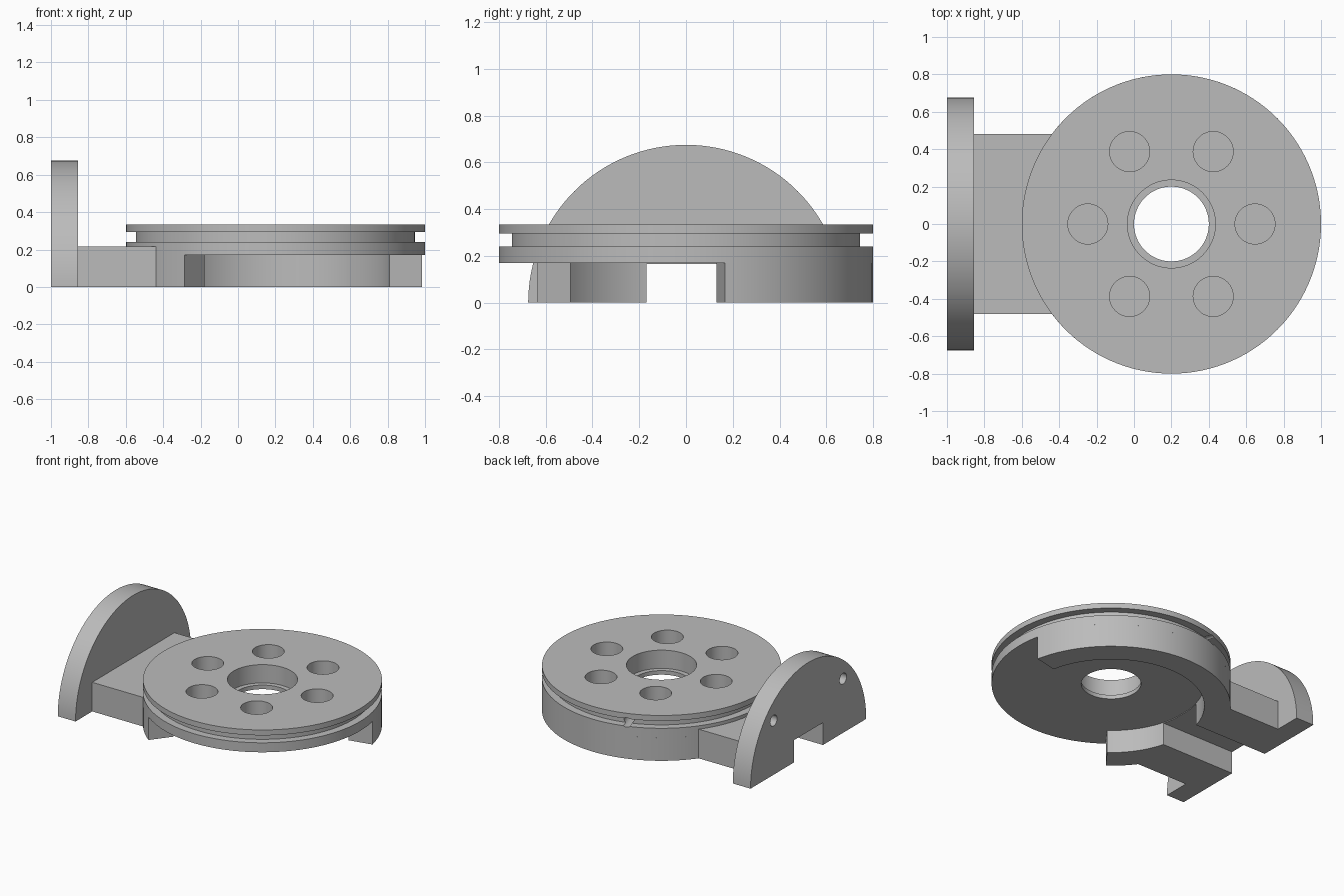
import bpy, bmesh
from math import sin, cos, pi, radians
from mathutils import Matrix, Vector

old = bpy.data.objects.get("Cube")
if old:
    bpy.data.objects.remove(old)

grey = bpy.data.materials.new("plain_grey")
grey.use_nodes = True
grey.diffuse_color = (0.5, 0.5, 0.5, 1)
grey.node_tree.nodes["Principled BSDF"].inputs["Base Color"].default_value = (0.5, 0.5, 0.5, 1)

CX = 0.2            # axis of the round body
R = 0.8             # body radius
UNDER = 0.17        # underside of the disc


def finish(name, bm):
    bmesh.ops.recalc_face_normals(bm, faces=bm.faces)
    mesh = bpy.data.meshes.new(name)
    bm.to_mesh(mesh)
    bm.free()
    mesh.materials.append(grey)
    ob = bpy.data.objects.new(name, mesh)
    bpy.context.collection.objects.link(ob)
    return ob


def prism(name, outline, direction):
    """Extrude a flat outline of 3D points along a direction."""
    bm = bmesh.new()
    face = bm.faces.new([bm.verts.new(p) for p in outline])
    grown = bmesh.ops.extrude_face_region(bm, geom=[face])["geom"]
    verts = [g for g in grown if isinstance(g, bmesh.types.BMVert)]
    bmesh.ops.translate(bm, verts=verts, vec=direction)
    # the starting face is kept as the closing cap
    if not face.is_valid or len(bm.faces) < len(outline) + 2:
        bmesh.ops.holes_fill(bm, edges=bm.edges)
    return finish(name, bm)


def box(name, x0, x1, y0, y1, z0, z1):
    return prism(name, [(x0, y0, z0), (x1, y0, z0), (x1, y1, z0), (x0, y1, z0)],
                 (0, 0, z1 - z0))


def rod(name, centre, axis, radius, length):
    bm = bmesh.new()
    turn = Vector((0, 0, 1)).rotation_difference(Vector(axis)).to_matrix().to_4x4()
    bmesh.ops.create_cone(bm, cap_ends=True, segments=48, radius1=radius,
                          radius2=radius, depth=length,
                          matrix=Matrix.Translation(centre) @ turn)
    return finish(name, bm)


def cut(target, cutters):
    for c in cutters:
        c.hide_render = True
        mod = target.modifiers.new("cut", 'BOOLEAN')
        mod.operation = 'DIFFERENCE'
        mod.solver = 'EXACT'
        mod.object = c
        bpy.context.view_layer.objects.active = target
        bpy.ops.object.modifier_apply(modifier=mod.name)


def arc(radius, start, end, steps):
    return [(CX + radius * cos(radians(start + (end - start) * i / steps)),
             radius * sin(radians(start + (end - start) * i / steps)), 0)
            for i in range(steps + 1)]


# Grooved disc with stepped centre bore
profile = [(0.2, UNDER), (R, UNDER), (R, 0.24), (0.745, 0.24), (0.745, 0.295),
           (R, 0.295), (R, 0.335), (0.235, 0.335), (0.235, 0.2), (0.2, 0.2)]
bm = bmesh.new()
pts = [bm.verts.new((CX + r, 0, z)) for r, z in profile]
edges = [bm.edges.new((pts[i - 1], pts[i])) for i in range(len(pts))]
bmesh.ops.spin(bm, geom=pts + edges, cent=(CX, 0, 0), axis=(0, 0, 1),
               angle=2 * pi, steps=120)
bmesh.ops.remove_doubles(bm, verts=bm.verts, dist=0.0001)
disc = finish("grooved_disc", bm)

# Six blind holes around the bore and one small side hole in the groove
cutters = []
for i in range(6):
    a = i * pi / 3
    cutters.append(rod("hole_cutter", (CX + 0.447 * cos(a), 0.447 * sin(a), 0.3),
                       (0, 0, 1), 0.107, 0.2))
a = radians(108)
cutters.append(rod("side_hole_cutter", (CX + 0.74 * cos(a), 0.74 * sin(a), 0.267),
                   (cos(a), sin(a), 0), 0.035, 0.16))
cut(disc, cutters)

# Partial skirt wall under the disc
skirt = prism("skirt_wall", arc(R, 12, 232.5, 74) + arc(0.624, 232.5, 12, 74),
              (0, 0, UNDER))

# Link block between disc and end plate
block = box("link_block", -0.86, -0.42, -0.48, 0.48, 0, 0.215)

# Half-round end plate with two blind holes on the outside
half = [(-1, 0.675 * cos(pi * i / 64), 0.675 * sin(pi * i / 64)) for i in range(65)]
plate = prism("end_plate", half, (0.145, 0, 0))
plate_cutters = [rod("plate_hole_cutter", (-1, s * 0.405, 0.4), (1, 0, 0), 0.04, 0.16)
                 for s in (-1, 1)]
cut(plate, plate_cutters)

# Channel running under the plate, block and skirt
channel = box("channel_cutter", -1.1, -0.3, -0.17, 0.17, -0.1, 0.165)
for part in (skirt, block, plate):
    cut(part, [channel])

for helper in cutters + plate_cutters + [channel]:
    bpy.data.objects.remove(helper)

# Smooth round walls, sharp edges kept
bpy.ops.object.select_all(action='DESELECT')
for part in (disc, skirt, block, plate):
    part.select_set(True)
bpy.context.view_layer.objects.active = disc
bpy.ops.object.shade_smooth_by_angle(angle=radians(30))
